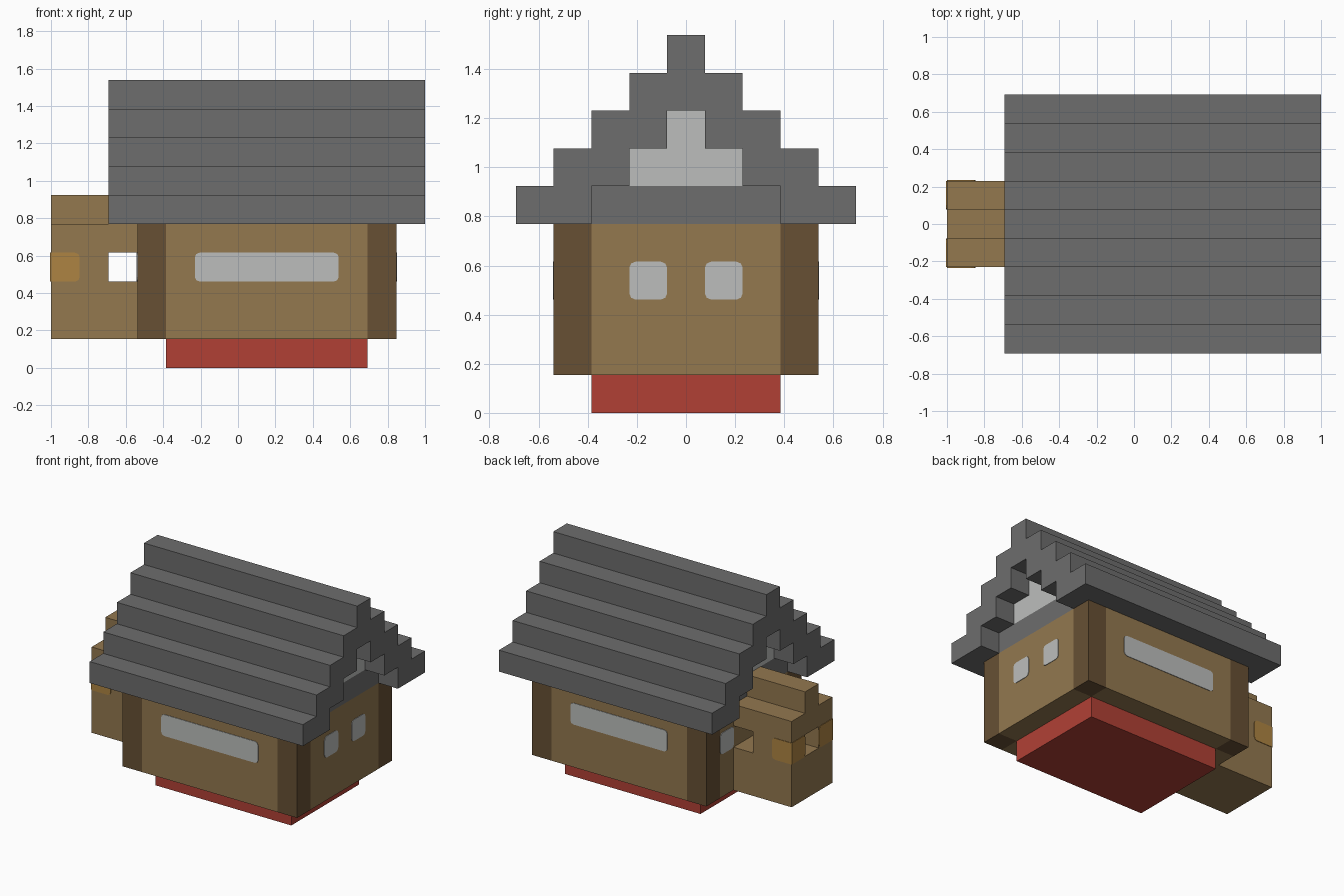
import bpy
import bmesh
from mathutils import Vector

U = 2 / 13  # one building block

if "Cube" in bpy.data.objects:
    bpy.data.objects.remove(bpy.data.objects["Cube"], do_unlink=True)


def material(name, rgb):
    linear = [((c / 255 + 0.055) / 1.055) ** 2.4 for c in rgb] + [1]
    mat = bpy.data.materials.new(name)
    mat.use_nodes = True
    mat.diffuse_color = linear
    mat.node_tree.nodes["Principled BSDF"].inputs["Base Color"].default_value = linear
    return mat


SLATE = material("slate grey", (109, 109, 109))
TIMBER = material("timber tan", (147, 120, 79))
POST = material("dark timber", (103, 80, 52))
BRICK = material("brick red", (177, 64, 53))
PANE = material("pale grey", (188, 190, 188))
LAMP = material("lamp amber", (174, 132, 66))


def finish(name, bm, mat):
    bmesh.ops.recalc_face_normals(bm, faces=bm.faces)
    mesh = bpy.data.meshes.new(name)
    bm.to_mesh(mesh)
    bm.free()
    mesh.materials.append(mat)
    obj = bpy.data.objects.new(name, mesh)
    bpy.context.collection.objects.link(obj)
    return obj


def cuboid(bm, x, y, z):
    verts = bmesh.ops.create_cube(bm, size=1)["verts"]
    for v in verts:
        v.co = Vector([(r[0] + r[1]) / 2 + c * (r[1] - r[0])
                       for c, r in zip(v.co, (x, y, z))]) * U
    return verts


def box(name, mat, x, y, z):
    bm = bmesh.new()
    cuboid(bm, x, y, z)
    return finish(name, bm, mat)


def prism(name, mat, points, axis, start, end):
    """Extrude a closed profile along x (points are y, z) or z (points are x, y)."""
    bm = bmesh.new()
    place = (lambda a, b: (start, a, b)) if axis == "x" else (lambda a, b: (a, b, start))
    face = bm.faces.new([bm.verts.new(Vector(place(a, b)) * U) for a, b in points])
    push = Vector((1, 0, 0) if axis == "x" else (0, 0, 1)) * (end - start) * U
    new = bmesh.ops.extrude_face_region(bm, geom=[face])["geom"]
    bmesh.ops.translate(bm, vec=push, verts=[g for g in new if isinstance(g, bmesh.types.BMVert)])
    return finish(name, bm, mat)


def steps(half, base, count):
    """Right-hand outline of a stepped gable, from the bottom up."""
    return [(half - i, base + i + k) for i in range(count) for k in (0, 1)]


def mirrored(points):
    return points + [(-a, b) for a, b in reversed(points)]


def plate(name, mat, x, y, z, axis, keep=lambda co: True):
    """Thin panel whose corners are rounded where keep() allows."""
    bm = bmesh.new()
    cuboid(bm, x, y, z)
    corners = [e for e in bm.edges
               if abs((e.verts[0].co - e.verts[1].co).normalized()[axis]) > 0.9
               and keep((e.verts[0].co + e.verts[1].co) / 2 / U)]
    if corners:
        bmesh.ops.bevel(bm, geom=corners, offset=0.16 * U, segments=2,
                        profile=0.5, affect="EDGES")
    return finish(name, bm, mat)


def skin(at, side):
    """Range of a thin layer lying on the outside of a wall."""
    return tuple(sorted((at - side * 0.02, at + side * 0.025)))


# Foundation
box("foundation", BRICK, (-2.5, 4.5), (-2.5, 2.5), (0, 1))

# Walls with a cross-shaped footprint, and posts filling the corners
cross = [(4.5, -3.5), (4.5, -2.5), (5.5, -2.5), (5.5, 2.5), (4.5, 2.5), (4.5, 3.5)]
prism("walls", TIMBER, cross + [(2 - a, -b) for a, b in cross], "z", 1, 5)
for end, x in (("left", 4.5), ("right", -3.5)):
    for side, y in (("front", -3.5), ("back", 2.5)):
        box(f"{side}_{end}_post", POST, (x, x + 1), (y, y + 1), (1, 5))

# Stepped roof shell, open under the eaves
outer = steps(4.5, 5, 5)
inner = steps(2.5, 5, 3)
prism("roof", SLATE, mirrored(outer) + mirrored(inner)[::-1], "x", -4.5, 6.5)

# Gable beam and pale gable infill
box("gable_beam", SLATE, (-3.5, 5.5), (-2.5, 2.5), (5, 6))
prism("gable_infill", PANE, mirrored(steps(1.5, 6, 2)), "x", -3.5, 5.5)

# Porch with openings at window height
box("porch_base", TIMBER, (-6.5, -3.5), (-1.5, 1.5), (1, 3))
box("porch_lintel", TIMBER, (-6.5, -3.5), (-1.5, 1.5), (4, 5))
box("porch_cap", TIMBER, (-6.5, -3.5), (-0.5, 0.5), (5, 6))

for side, s in (("front", -1), ("back", 1)):
    def span(a, b):
        return tuple(sorted((s * a, s * b)))

    box(f"{side}_porch_pier", TIMBER, (-6.5, -4.5), span(0.5, 1.5), (3, 4))

    # Windows
    plate(f"{side}_long_window", PANE, (-1.5, 3.5), skin(3.5 * s, s), (3, 4), 1)
    plate(f"{side}_left_end_window", PANE, skin(5.5, 1), span(0.5, 1.5), (3, 4), 0)
    plate(f"{side}_right_end_window", PANE, skin(-3.5, -1), span(1.5, 2.5), (3, 4), 0)

    # Lamps wrapping the outer porch corners
    plate(f"{side}_lamp_side", LAMP, (-6.5, -5.5), skin(1.5 * s, s), (3, 4), 1,
          lambda co: co.x > -6)
    plate(f"{side}_lamp_end", LAMP, skin(-6.5, -1), span(0.5, 1.5), (3, 4), 0,
          lambda co: abs(co.y) < 1)
